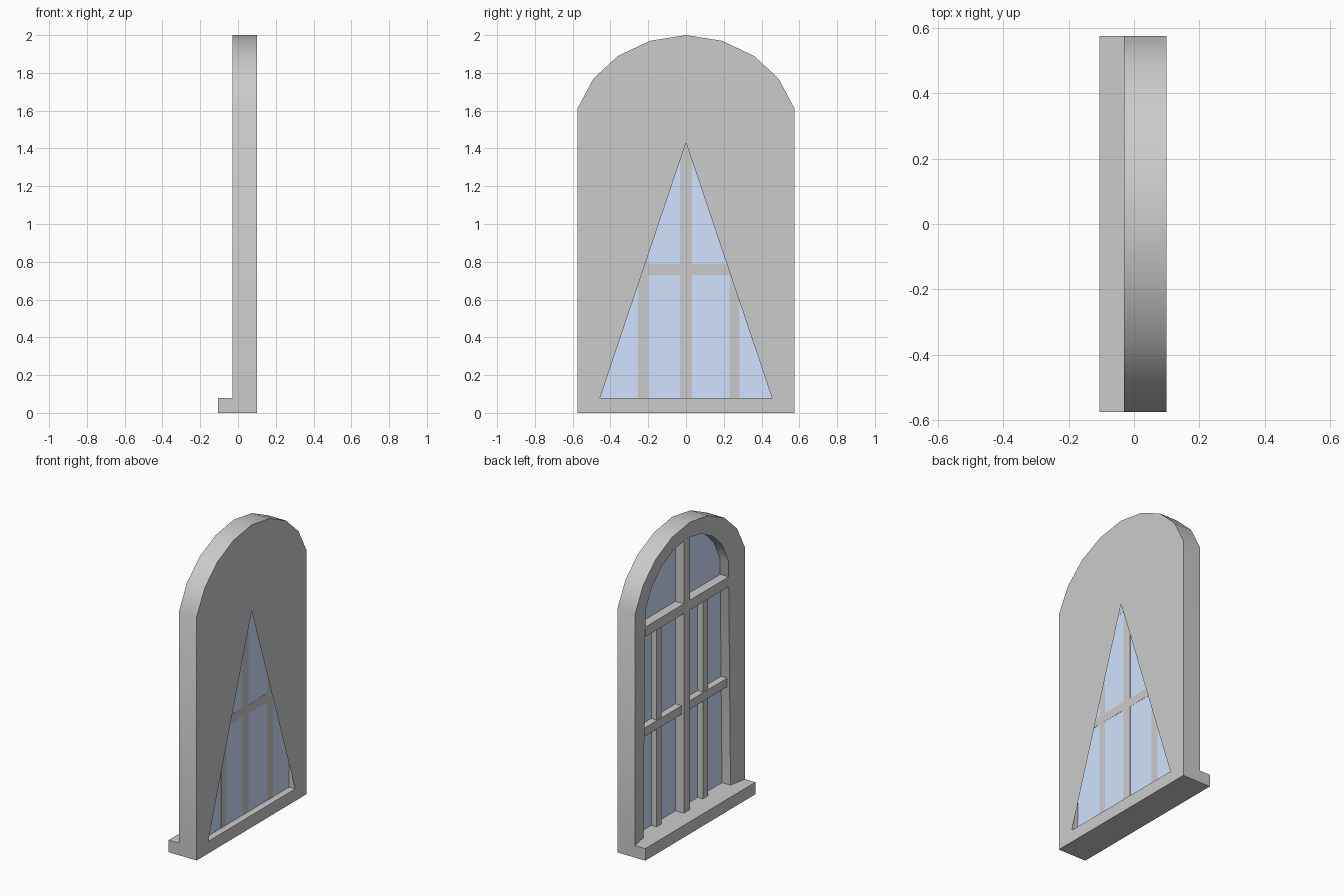
import bpy, math

if "Cube" in bpy.data.objects:
    bpy.data.objects.remove(bpy.data.objects["Cube"])

SILL_Z = 0.08
BACK, FRONT, LIP, GLASS = 0.10, -0.03, -0.007, 0.055


def make(name, verts, faces):
    mesh = bpy.data.meshes.new(name)
    mesh.from_pydata(verts, [], faces)
    mesh.update()
    obj = bpy.data.objects.new(name, mesh)
    bpy.context.collection.objects.link(obj)
    return obj


def box(name, x0, x1, y0, y1, z0, z1):
    verts = [(x, y, z) for x in (x0, x1) for y in (y0, y1) for z in (z0, z1)]
    faces = [(0, 1, 3, 2), (4, 6, 7, 5), (0, 4, 5, 1),
             (2, 3, 7, 6), (0, 2, 6, 4), (1, 5, 7, 3)]
    return make(name, verts, faces)


# Arched profiles in (y, z), running from left foot over the arch to right foot
half = [(0.575, 1.61), (0.49, 1.77), (0.36, 1.89), (0.19, 1.97)]
arch = [(-y, z) for y, z in half] + [(0, 2.0)] + half[::-1]
outer = [(-0.575, SILL_Z)] + arch + [(0.575, SILL_Z)]
inner = ([(-0.455, SILL_Z)]
         + [(y * 0.755, 1.57 + (z - 1.61) * 0.81) for y, z in arch]
         + [(0.455, SILL_Z)])

# Frame: outer side, slanted front, inner reveal, back panel with pointed hole
n = len(outer)
rings = [(BACK, outer), (FRONT, outer), (LIP, inner), (BACK, inner)]
verts = [(x, y, z) for x, loop in rings for y, z in loop]
faces = [(r * n + i, r * n + i + 1, (r + 1) * n + i + 1, (r + 1) * n + i)
         for r in range(3) for i in range(n - 1)]
verts.append((BACK, 0, 1.43))
faces.append(tuple(range(n))[::-1] + (3 * n, 4 * n, 4 * n - 1))
frame = make("window_frame", verts, faces)

# Smooth arch with sharp corners
bpy.context.view_layer.objects.active = frame
frame.select_set(True)
bpy.ops.object.shade_smooth_by_angle(angle=math.radians(35))

# Sill
box("sill", -0.105, BACK, -0.575, 0.575, 0, SILL_Z)

# Glass pane
pane = make("glass_pane", [(GLASS, y, z) for y, z in inner], [tuple(range(n))])
blue = bpy.data.materials.new("blue_glass")
blue.diffuse_color = (0.64, 0.77, 1.0, 1)
blue.use_nodes = True
blue.node_tree.nodes["Principled BSDF"].inputs["Base Color"].default_value = blue.diffuse_color
pane.data.materials.append(blue)

# Main mullion and transom
bar_back = GLASS + 0.001
box("centre_mullion", LIP, bar_back, -0.032, 0.032, SILL_Z, 1.885)
box("transom", LIP, bar_back, -0.435, 0.435, 1.40, 1.465)

# Thin glazing bars in the lower lights
for side, y in (("left", -0.227), ("right", 0.257)):
    box("thin_bar_" + side, 0.017, bar_back, y - 0.027, y + 0.027, SILL_Z, 1.40)
for side, s in (("left", -1), ("right", 1)):
    y0, y1 = sorted((s * 0.032, s * 0.445))
    box("cross_bar_" + side, 0.01, bar_back, y0, y1, 0.73, 0.787)
